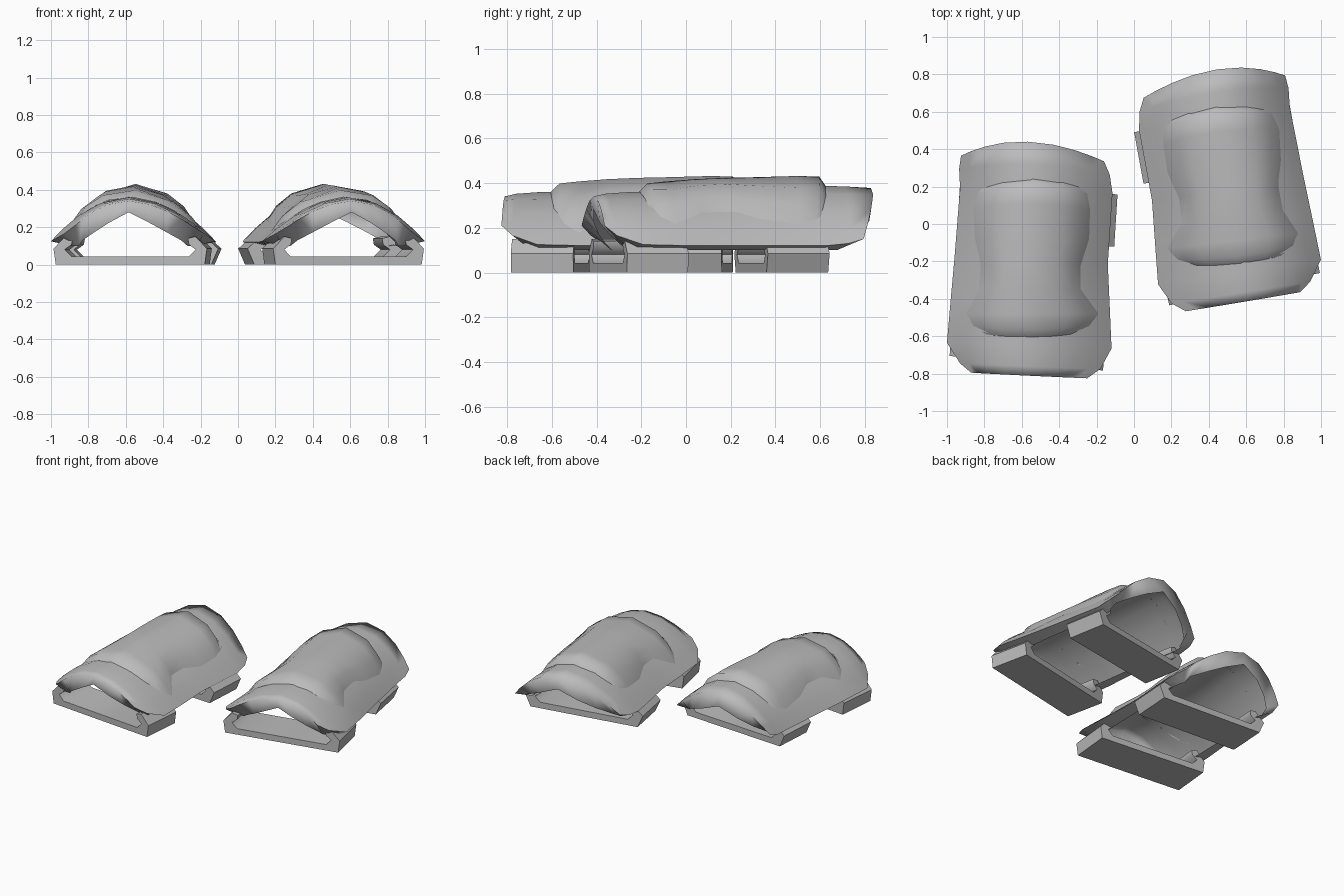
import bpy, bmesh, math
from mathutils import Matrix, Vector

cube = bpy.data.objects.get("Cube")
if cube:
    bpy.data.objects.remove(cube, do_unlink=True)

grey = bpy.data.materials.new("plain_grey")
grey.use_nodes = True
grey.diffuse_color = (0.5, 0.5, 0.5, 1)
grey.node_tree.nodes["Principled BSDF"].inputs["Base Color"].default_value = (0.5, 0.5, 0.5, 1)

# Shell stations: y, right x, left x, ridge height, edge height, bow of the row in y
SHELL = [(-0.81, -0.87, -0.25, 0.34, 0.21, 0.0),
         (-0.76, -0.93, -0.18, 0.352, 0.165, 0.0),
         (-0.65, -1.0, -0.12, 0.36, 0.125, 0.0),
         (-0.42, -0.98, -0.13, 0.365, 0.12, 0.0),
         (-0.2, -0.96, -0.14, 0.375, 0.12, 0.0),
         (0.18, -0.93, -0.115, 0.388, 0.12, 0.01),
         (0.28, -0.935, -0.13, 0.385, 0.13, 0.04),
         (0.35, -0.925, -0.16, 0.378, 0.15, 0.09)]
RIDGE_SHIFT = 0.025

# Cap stations: y, right x, left x, lift above the shell, bow of the row in y
CAP = [(0.185, -0.82, -0.26, 0, 0.055), (0.16, -0.835, -0.25, 0.042, 0.05),
       (0.08, -0.86, -0.235, 0.046, 0.03), (-0.08, -0.85, -0.24, 0.048, 0),
       (-0.22, -0.82, -0.285, 0.05, 0), (-0.35, -0.83, -0.285, 0.05, 0),
       (-0.48, -0.895, -0.19, 0.046, 0), (-0.545, -0.86, -0.24, 0.038, -0.02),
       (-0.59, -0.79, -0.34, 0, -0.015)]


def arch(u, ridge, edge):
    return edge + (ridge - edge) * (1 - min(abs(u), 1) ** 1.9)


def shell_z(x, y):
    """Height of the shell at a point."""
    for a, b in zip(SHELL, SHELL[1:]):
        if y <= b[0]:
            break
    f = (y - a[0]) / (b[0] - a[0])
    _, x0, x1, ridge, edge, _ = [p + (q - p) * f for p, q in zip(a, b)]
    half = (x1 - x0) / 2
    u = (x - x0) / half - 1
    return arch(u + RIDGE_SHIFT * (1 - u * u) / half, ridge, edge)


def finish(name, bm, matrix, angle):
    bm.transform(matrix)
    bmesh.ops.recalc_face_normals(bm, faces=bm.faces)
    me = bpy.data.meshes.new(name)
    bm.to_mesh(me)
    bm.free()
    me.materials.append(grey)
    me.shade_smooth()
    me.set_sharp_from_angle(angle=math.radians(angle))
    bpy.context.collection.objects.link(bpy.data.objects.new(name, me))


def grid(rows):
    bm = bmesh.new()
    vs = [[bm.verts.new(p) for p in row] for row in rows]
    for a, b in zip(vs, vs[1:]):
        for i in range(len(a) - 1):
            bm.faces.new((a[i], a[i + 1], b[i + 1], b[i]))
    return bm


def make_shell(name, matrix):
    """Arched sheet with a lip turned in all the way round."""
    us = [-1, -0.85, -0.63, -0.35, 0, 0.35, 0.63, 0.85, 1]
    rows = []
    for y, x0, x1, ridge, edge, bow in SHELL:
        mid, half = (x0 + x1) / 2, (x1 - x0) / 2
        row = [Vector((mid + half * u - RIDGE_SHIFT * (1 - u * u),
                       y + bow * (1 - u * u) - 0.015 * u,
                       arch(u, ridge, edge))) for u in us]
        inset = max(0.02, half - 0.33)
        inner_y = min(max(y, -0.69), 0.25)
        row.insert(0, Vector((x0 + inset, inner_y, 0.1)))
        row.append(Vector((x1 - inset, inner_y, 0.1)))
        rows.append(row)

    def lip(row, peak):
        """Lower edge of an open end: straight-sided arch, set back at its feet."""
        crown_y, foot_y = row[len(row) // 2].y, row[0].y
        points = []
        for u, p in zip([-1] + us + [1], row):
            points.append(Vector((min(max(p.x, row[0].x), row[-1].x),
                                  crown_y + (foot_y - crown_y) * u * u,
                                  0.1 + (peak - 0.1) * (1 - abs(u) ** 1.1))))
        return points
    bm = grid([lip(rows[0], 0.28)] + rows + [lip(rows[-1], 0.29)])
    bmesh.ops.remove_doubles(bm, verts=bm.verts, dist=0.001)
    finish(name, bm, matrix, 100)


def make_cap(name, matrix):
    """Raised hourglass plate following the shell."""
    profile = [(0, 0), (0.08, 0.7), (0.22, 1), (0.5, 1), (0.78, 1), (0.92, 0.7), (1, 0)]
    rows = []
    for y, x0, x1, lift, bow in CAP:
        row = []
        for t, k in profile:
            x = x0 + (x1 - x0) * t
            py = y + bow * (1 - (2 * t - 1) ** 2)
            row.append((x, py, shell_z(x, py) + lift * k))
        rows.append(row)
    finish(name, grid(rows), matrix, 60)


def make_strap(name, matrix, x, y, turn, foot, reach):
    """Flat band with hooked ends, extruded along its width."""
    half = [(foot, 0), (reach, 0.085), (0.35, 0.15), (0.31, 0.14),
            (0.315, 0.107), (0.352, 0.08), (0.315, 0.043)]
    outline = half + [(-px, pz) for px, pz in reversed(half)]
    bm = bmesh.new()
    face = bm.faces.new([bm.verts.new((px, -0.14, pz)) for px, pz in outline])
    new = bmesh.ops.extrude_face_region(bm, geom=[face])["geom"]
    bmesh.ops.translate(bm, vec=(0, 0.28, 0), verts=[v for v in new if isinstance(v, bmesh.types.BMVert)])
    place = Matrix.Translation((x, y, 0)) @ Matrix.Rotation(math.radians(turn), 4, "Z")
    finish(name, bm, matrix @ place, 50)


# The second pad is a mirrored copy, turned and set further back
mirrored = (Matrix.Translation((0.51, 0.16, 0)) @ Matrix.Rotation(math.radians(6.7), 4, "Z")
            @ Matrix.Diagonal((-1, 1, 1, 1)) @ Matrix.Translation((0.555, 0.23, 0)))

for side, m in (("right", Matrix.Identity(4)), ("left", mirrored)):
    make_shell(side + "_pad_shell", m)
    make_cap(side + "_pad_cap", m)
    make_strap(side + "_front_strap", m, -0.563, -0.605, -5.4, 0.4, 0.412)
    make_strap(side + "_back_strap", m, -0.518, 0.045, -3.6, 0.385, 0.422)
